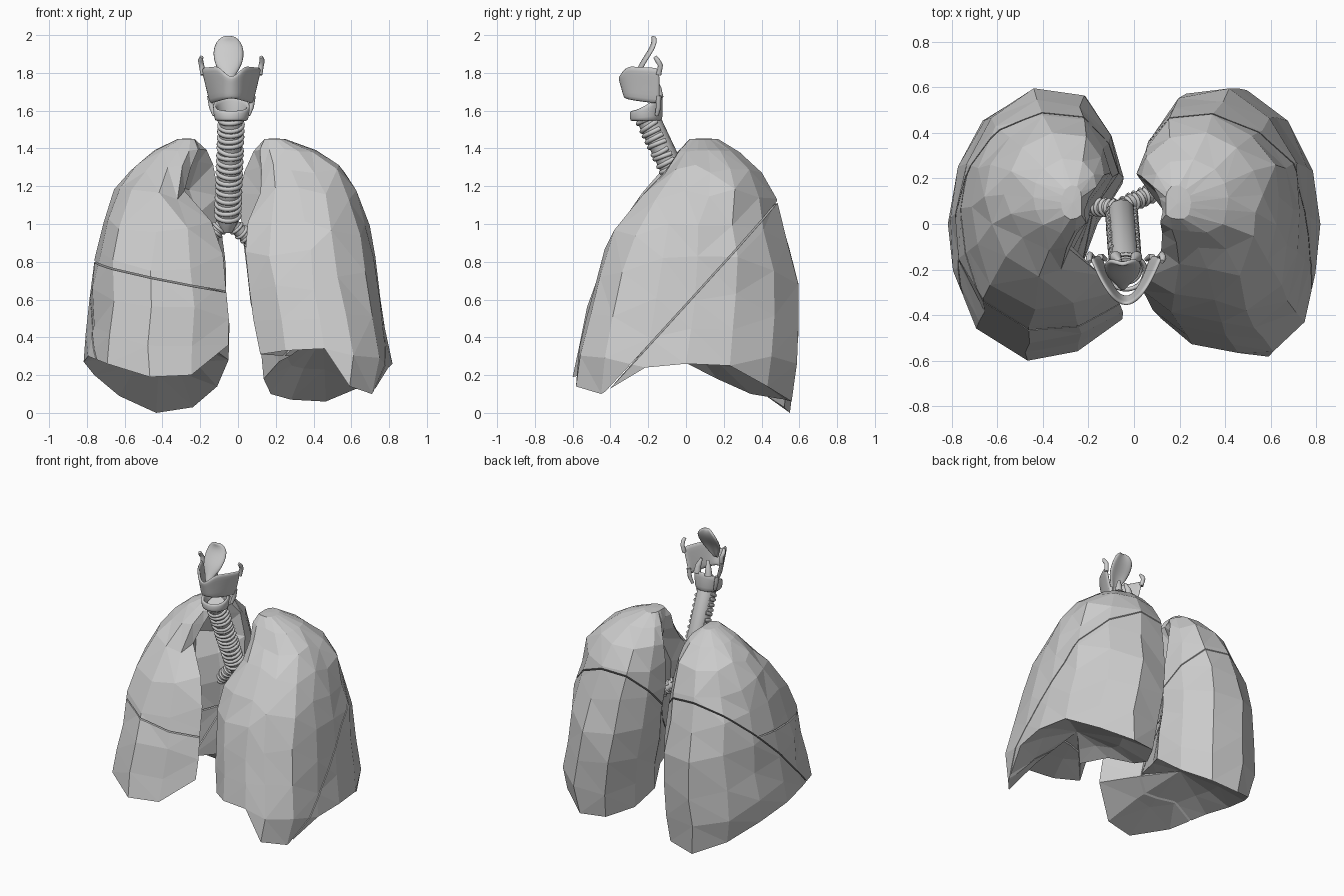
import bpy, bmesh, math, random
from mathutils import Vector

if "Cube" in bpy.data.objects:
    bpy.data.objects.remove(bpy.data.objects["Cube"])

random.seed(4)
CX = -0.035  # larynx midline


def finish(name, bm, smooth=False):
    bmesh.ops.recalc_face_normals(bm, faces=bm.faces[:])
    me = bpy.data.meshes.new(name)
    bm.to_mesh(me)
    bm.free()
    ob = bpy.data.objects.new(name, me)
    bpy.context.collection.objects.link(ob)
    if smooth:
        me.polygons.foreach_set("use_smooth", [True] * len(me.polygons))
    return ob


def lookup(table, z):
    z = min(max(z, table[0][0]), table[-1][0])
    for a, b in zip(table, table[1:]):
        if z <= b[0]:
            t = (z - a[0]) / (b[0] - a[0])
            return [p + (q - p) * t for p, q in zip(a[1:], b[1:])]


# ---------- lungs: lofted outline, cut into lobes along the fissures ----------
# outline: medial-lateral 0..1, front-back -1..1 (front part differs per lung)
SIDE_BACK = [(.97, -.36), (1, 0), (.95, .4), (.8, .76), (.52, 1), (.22, .94), (.05, .62), (0, .3),
             (0, -.02), (0, -.4)]
RIGHT_OUT = [(0, -.74), (.25, -.93), (.55, -1), (.84, -.78)] + SIDE_BACK
LEFT_OUT = [(0, -.72), (.2, -.92), (.5, -.99), (.7, -.97), (.9, -.74)] + SIDE_BACK
# height of the base rim around the outline
RIGHT_RIM = [.36, .2, .19, .26, .3, .27, .2, .09, 0, .03, .14, .28, .36, .4]
LEFT_RIM = [.31, .33, .34, .14, .1, .24, .26, .25, .14, .06, .07, .1, .18, .27, .3]
# z: front y, back y, front notch, hilum hollow
DEPTH = [(0, -.6, .55, 0, .1), (.2, -.6, .58, 0, .2), (.4, -.56, .6, 0, .25), (.6, -.51, .6, 0, .27),
         (.8, -.45, .58, 0, .28), (1, -.37, .51, .04, .22), (1.1, -.28, .48, .2, .16),
         (1.2, -.18, .45, .36, .1), (1.3, -.11, .38, .32, .06), (1.4, -.03, .26, .15, .03),
         (1.45, .02, .17, 0, 0)]
# z: medial x, lateral x
RIGHT_W = [(0, -.1, -.74), (.28, -.05, -.82), (.5, -.05, -.79), (.75, -.07, -.775), (1, -.09, -.72),
           (1.2, -.11, -.635), (1.3, -.12, -.56), (1.4, -.17, -.43), (1.45, -.23, -.32)]
LEFT_W = [(0, .15, .74), (.25, .13, .82), (.5, .08, .775), (.75, .04, .745), (1, .025, .7),
          (1.2, .02, .63), (1.3, .04, .55), (1.4, .09, .4), (1.45, .14, .25)]


def lung(outline, width, rim, notch_scale):
    bm = bmesh.new()
    n = len(outline)
    notch_at = {0: 1, 1: .5, n - 1: 1, n - 2: .6}
    hollow_at = {n - 1: 1, n - 2: .6}
    rings = []
    for s in (0, .14, .3, .46, .62, .76, .87, .95, 1):
        ring = []
        for i, (u, v) in enumerate(outline):
            z = rim[i] + s * (1.45 - rim[i])
            med, lat = lookup(width, z)
            front, back, notch, hollow = lookup(DEPTH, z)
            u += notch_scale * notch * notch_at.get(i, 0) + hollow * hollow_at.get(i, 0)
            j = .012 if 0 < s < .95 else 0
            ring.append(bm.verts.new((med + (lat - med) * u + random.uniform(-j, j),
                                      (front + back) / 2 + v * (back - front) / 2 + random.uniform(-j, j) * .6,
                                      z + random.uniform(-j, j) * 2)))
        rings.append(ring)
    # hollow base
    mid = sum((v.co for v in rings[0]), Vector()) / n
    inner = []
    for v in rings[0]:
        p = mid.lerp(v.co, .6)
        p.z = .5 * v.co.z + .2
        inner.append(bm.verts.new(p))
    rings.insert(0, inner)
    for a, b in zip(rings, rings[1:]):
        for i in range(n):
            k = (i + 1) % n
            bm.faces.new((a[i], a[k], b[k], b[i]))
    for ring, z in ((rings[0], .4), (rings[-1], 1.453)):
        c = sum((v.co for v in ring), Vector()) / n
        c.z = z
        c = bm.verts.new(c)
        for i in range(n):
            bm.faces.new((c, ring[i], ring[(i + 1) % n]))
    bmesh.ops.triangulate(bm, faces=bm.faces[:], quad_method='SHORT_EDGE')
    bmesh.ops.recalc_face_normals(bm, faces=bm.faces[:])
    return bm


def lobe(name, source, cuts):
    bm = source.copy()
    for co, no in cuts:  # keep the side the normal points to
        no = Vector(no).normalized()
        res = bmesh.ops.bisect_plane(bm, geom=bm.verts[:] + bm.edges[:] + bm.faces[:], dist=1e-5,
                                     plane_co=Vector(co) + no * .004, plane_no=no, clear_inner=True)
        edges = [e for e in res['geom_cut'] if isinstance(e, bmesh.types.BMEdge)]
        bmesh.ops.triangle_fill(bm, edges=edges, use_beauty=True)
    finish(name, bm)


def flip(cut):
    return cut[0], tuple(-c for c in cut[1])


right = lung(RIGHT_OUT, RIGHT_W, RIGHT_RIM, 1)
left = lung(LEFT_OUT, LEFT_W, LEFT_RIM, .55)
r_oblique = ((-.5, .05, .64), (0, -.8, .82))
r_horizontal = ((-.42, -.4, .71), (.2, -.05, 1))
l_oblique = ((.5, .08, .67), (.03, -.83, .76))
lobe("right_upper_lobe", right, [r_oblique, r_horizontal])
lobe("right_middle_lobe", right, [r_oblique, flip(r_horizontal)])
lobe("right_lower_lobe", right, [flip(r_oblique)])
lobe("left_upper_lobe", left, [l_oblique])
lobe("left_lower_lobe", left, [flip(l_oblique)])
right.free()
left.free()


# ---------- windpipe and bronchi ----------
def tubes(name, paths, radius, res=4):
    cu = bpy.data.curves.new(name, 'CURVE')
    cu.dimensions = '3D'
    cu.bevel_depth, cu.bevel_resolution, cu.use_fill_caps = radius, res, True
    for path in paths:
        sp = cu.splines.new('POLY')
        sp.points.add(len(path) - 1)
        for p, q in zip(sp.points, path):
            p.co = (q[0], q[1], q[2], 1)
            p.radius = q[3] if len(q) > 3 else 1
        sp.use_smooth = True
    ob = bpy.data.objects.new(name, cu)
    bpy.context.collection.objects.link(ob)
    bpy.ops.object.select_all(action='DESELECT')
    ob.select_set(True)
    bpy.context.view_layer.objects.active = ob
    bpy.ops.object.convert(target='MESH')


def cartilage_arcs(start, end, radius, count, half_angle):
    a, b = Vector(start), Vector(end)
    d = (b - a).normalized()
    arcs = []
    for k in range(count):
        c = a.lerp(b, (k + .5) / count)
        dd = (d + Vector([random.uniform(-.12, .12) for _ in range(3)])).normalized()
        f = Vector((0, -1, 0))
        f = (f - dd * f.dot(dd)).normalized()
        s = dd.cross(f)
        arcs.append([c + radius * (f * math.cos(t) + s * math.sin(t))
                     for t in [math.radians(half_angle * (i / 9 - 1)) for i in range(19)]])
    return arcs


TOP, CARINA = (CX, -.205, 1.57), (-.055, .05, 1.03)
tubes("trachea_wall", [[TOP, CARINA, (-.058, .07, .96, .5)]], .062)
tubes("trachea_rings", cartilage_arcs(TOP, CARINA, .061, 17, 120), .0125, 2)
branches = [((-.07, .07, 1.01), (-.21, .08, .86)), ((-.21, .08, .86), (-.36, .06, .66)),
            ((-.2, .08, .88), (-.36, .1, 1.02)), ((-.045, .08, 1.01), (.13, .16, .86)),
            ((.13, .16, .86), (.32, .12, .68)), ((.13, .16, .86), (.3, .1, .98))]
tubes("bronchi", branches, .036)
arcs = []
for a, b in branches:
    arcs += cartilage_arcs(a, b, .036, 7, 160)
tubes("bronchi_rings", arcs, .009, 2)


# ---------- larynx ----------
def sheet(name, rows, thick, closed=False):
    bm = bmesh.new()
    grid = [[bm.verts.new(p) for p in r] for r in rows]
    n = len(rows[0])
    for a, b in zip(grid, grid[1:]):
        for i in range(n if closed else n - 1):
            k = (i + 1) % n
            bm.faces.new((a[i], a[k], b[k], b[i]))
    ob = finish(name, bm, True)
    m = ob.modifiers.new("thickness", 'SOLIDIFY')
    m.thickness, m.offset = thick, 0
    ob.modifiers.new("smooth", 'SUBSURF').levels = 1


# shield-shaped thyroid cartilage, open at the back, notched in front
rows = []
for t in (0, .25, .5, .75, 1):
    row = []
    for i in range(17):
        a = i / 8 - 1
        m = abs(a)
        low = 1.665 - .03 * m
        high = 1.775 + .06 * min(1, m / .35) - .015 * max(0, m - .5)
        row.append((CX + math.copysign((.11 + .047 * t) * m ** .8, a),
                    -.355 + .215 * m ** 1.5 + .035 * (1 - t) * (1 - m), low + (high - low) * t))
    rows.append(row)
sheet("thyroid_cartilage", rows, .018)
horns = []
for s in (-1, 1):
    horns.append([(CX + s * .15, -.145, 1.79), (CX + s * .158, -.135, 1.84), (CX + s * .163, -.15, 1.865),
                  (CX + s * .158, -.165, 1.885, .7)])
    horns.append([(CX + s * .115, -.145, 1.68), (CX + s * .105, -.145, 1.62), (CX + s * .09, -.155, 1.575, .7)])
tubes("thyroid_horns", horns, .014)

# signet-shaped cricoid ring, tall at the back
rows = []
for t in (0, .5, 1):
    rows.append([(CX + (.08 + .012 * t) * math.cos(q), -.21 + .078 * math.sin(q),
                  1.545 + t * (.055 + .09 * ((1 + math.sin(q)) / 2) ** 1.5))
                 for q in [math.tau * i / 20 for i in range(20)]])
sheet("cricoid_cartilage", rows, .02, True)

# small paired cartilages on the cricoid
tubes("arytenoid_cartilages", [[(CX + s * .045, -.145, 1.67, 1.2), (CX + s * .04, -.15, 1.72, .9),
                                (CX + s * .025, -.165, 1.77, .4)] for s in (-1, 1)], .022)

# leaf-shaped epiglottis: half width, y, z
rows = []
for w, y, z in [(.012, -.29, 1.74), (.03, -.268, 1.78), (.06, -.25, 1.82), (.077, -.23, 1.86),
                (.083, -.2, 1.905), (.076, -.178, 1.945), (.055, -.172, 1.978), (.02, -.18, 1.996)]:
    rows.append([(-.05 + w * a, y + .015 * a * a, z) for a in (-1, -.5, 0, .5, 1)])
sheet("epiglottis", rows, .02)
